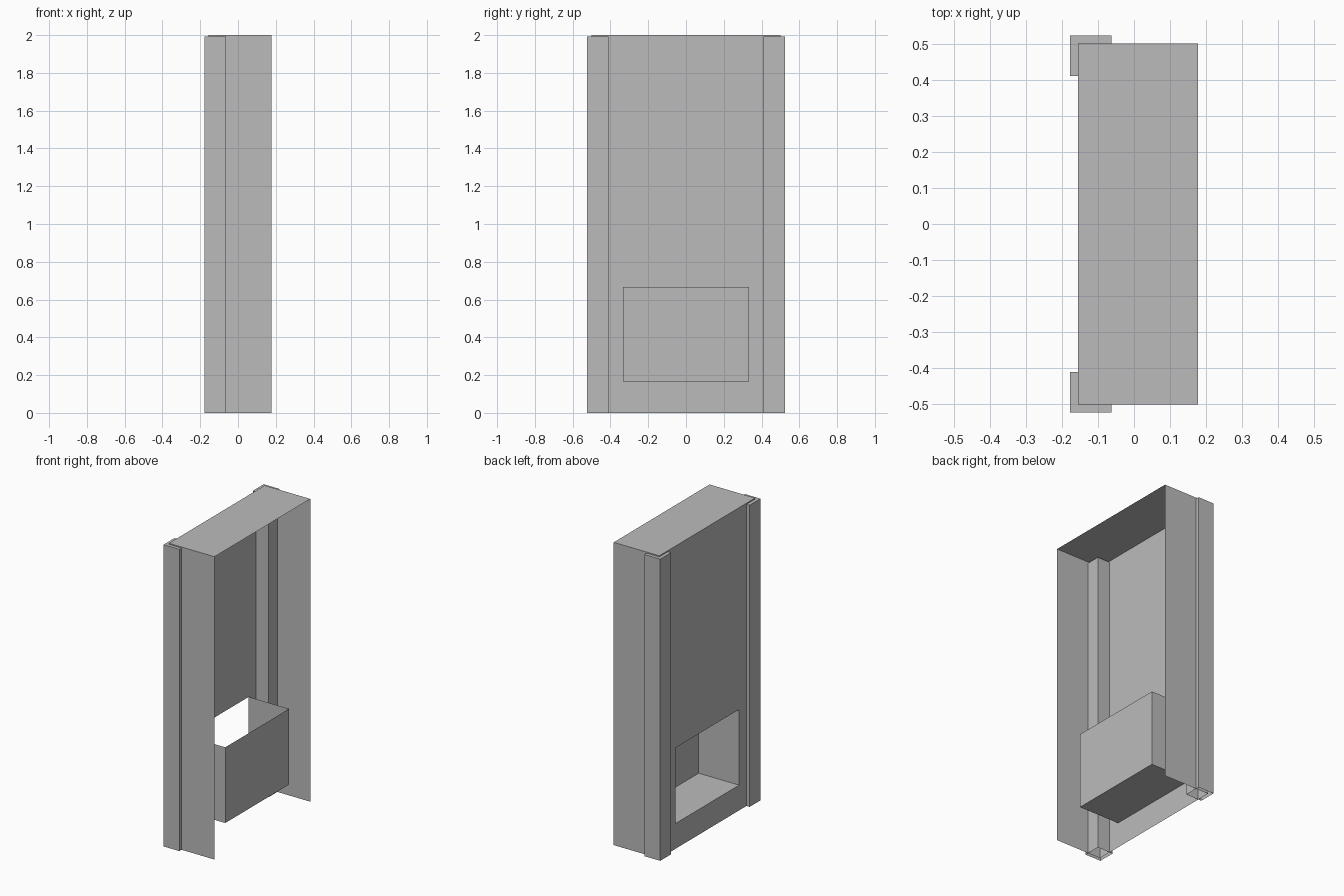
import bpy
import bmesh
from mathutils import Matrix, Vector

old = bpy.data.objects.get("Cube")
if old:
    bpy.data.objects.remove(old, do_unlink=True)

# One plain grey for every part
grey = bpy.data.materials.new("plain_grey")
grey.use_nodes = True
grey.diffuse_color = (0.5, 0.5, 0.5, 1)
bsdf = grey.node_tree.nodes["Principled BSDF"]
bsdf.inputs["Base Color"].default_value = grey.diffuse_color
bsdf.inputs["Roughness"].default_value = 0.8


def open_box(low, high, open_sides):
    """Thin-walled box between two corners, without the sides facing open_sides."""
    low, high = Vector(low), Vector(high)
    bm = bmesh.new()
    bmesh.ops.create_cube(bm, size=1, matrix=Matrix.Translation((low + high) / 2)
                          @ Matrix.Diagonal((*(high - low), 1)))
    bm.normal_update()
    gone = [f for f in bm.faces if any(f.normal.dot(Vector(s)) > 0.9 for s in open_sides)]
    bmesh.ops.delete(bm, geom=gone, context='FACES')
    return bm


def finish(bm, name):
    mesh = bpy.data.meshes.new(name)
    bm.to_mesh(mesh)
    bm.free()
    mesh.materials.append(grey)
    obj = bpy.data.objects.new(name, mesh)
    bpy.context.collection.objects.link(obj)
    return obj


LEFT, RIGHT, UP, DOWN = (1, 0, 0), (-1, 0, 0), (0, 0, 1), (0, 0, -1)
face_x = -0.155
half, sill, lintel = 0.333, 0.167, 0.667

# Housing: open at the rear (+x) and underneath, with a hatch cut in its face
shell = open_box((face_x, -0.5, 0), (0.178, 0.5, 2), [LEFT, DOWN])
for axis, places in (((0, 1, 0), (-half, half)), (UP, (sill, lintel))):
    for place in places:
        panel = [f for f in shell.faces if f.normal.x < -0.9]
        edges = {e for f in panel for e in f.edges}
        verts = {v for f in panel for v in f.verts}
        bmesh.ops.bisect_plane(shell, geom=panel + list(edges) + list(verts),
                               plane_co=Vector(axis) * place, plane_no=axis)
        shell.normal_update()
hatch = []
for f in shell.faces:
    c = f.calc_center_median()
    if f.normal.x < -0.9 and abs(c.y) < half and sill < c.z < lintel:
        hatch.append(f)
bmesh.ops.delete(shell, geom=hatch, context='FACES')
finish(shell, "housing")

# Tray behind the hatch: floor, back and two sides, facing inward
tray = open_box((face_x, -half, sill), (0.14, half, lintel), [RIGHT, UP])
bmesh.ops.reverse_faces(tray, faces=tray.faces[:])
finish(tray, "tray")

# Corner posts wrapping both face edges
for name, y0, y1 in (("right_post", -0.523, -0.41), ("left_post", 0.41, 0.523)):
    finish(open_box((-0.178, y0, 0), (-0.063, y1, 1.993), [DOWN]), name)
